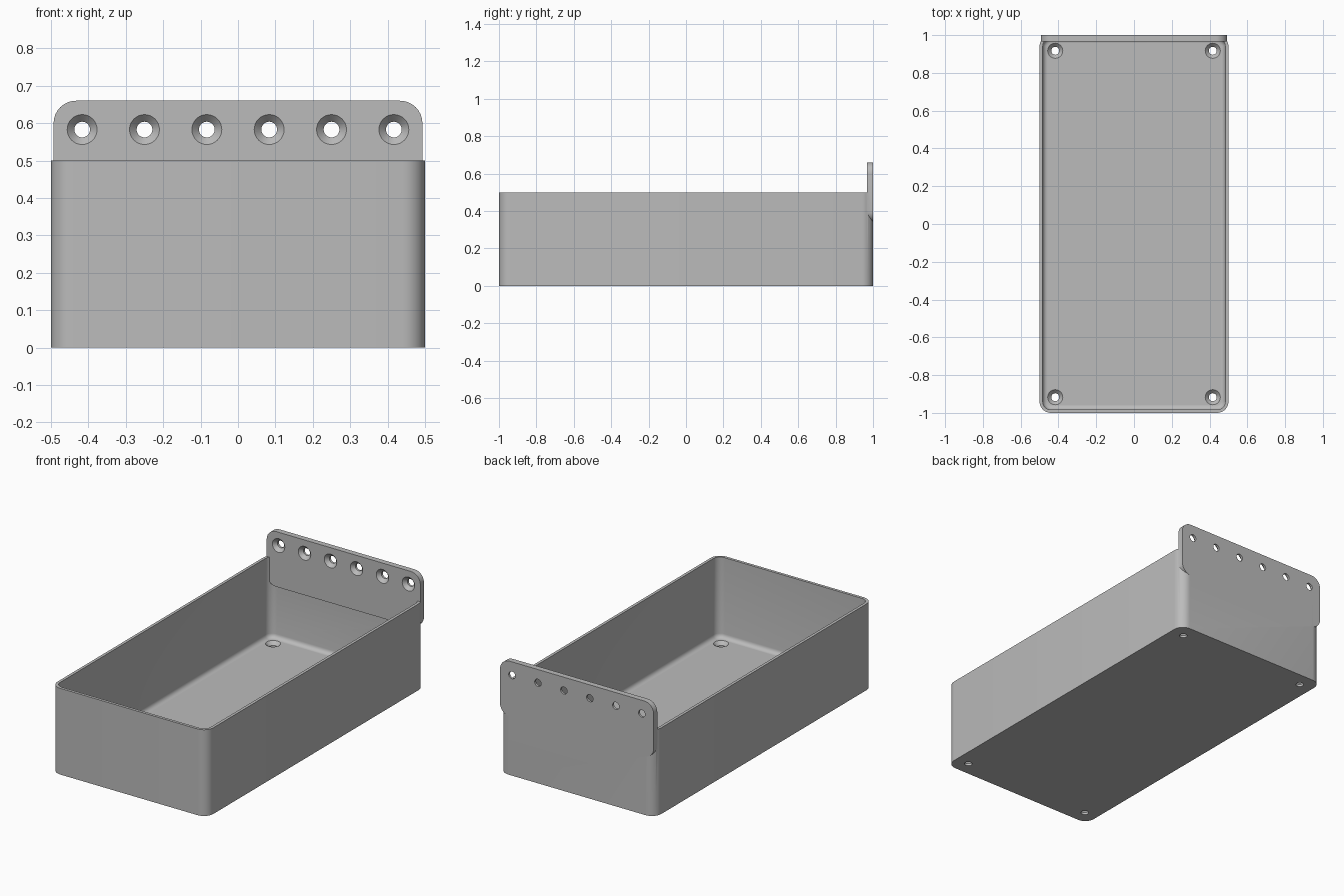
import bpy, bmesh, math
from mathutils import Matrix, Vector

if "Cube" in bpy.data.objects:
    bpy.data.objects.remove(bpy.data.objects["Cube"], do_unlink=True)

gray = bpy.data.materials.new("plain gray")
gray.use_nodes = True
color = (0.5, 0.5, 0.5, 1)
gray.diffuse_color = color
gray.node_tree.nodes["Principled BSDF"].inputs["Base Color"].default_value = color

WALL, PLATE, FLOOR, FILLET = 0.0167, 0.033, 0.033, 0.025
CORNER = 0.06
HOLE, SINK = 0.021, 0.04


def rounded_rect(half_w, half_h, r, steps=8):
    """Counter-clockwise outline of a rounded rectangle."""
    pts = []
    for k, (sx, sy) in enumerate([(1, 1), (-1, 1), (-1, -1), (1, -1)]):
        for i in range(steps + 1):
            a = math.pi / 2 * (k + i / steps)
            pts.append((sx * (half_w - r) + r * math.cos(a),
                        sy * (half_h - r) + r * math.sin(a)))
    return pts


def loft(name, rings, matrix=Matrix()):
    """Skin a list of (outline, height) rings and cap both ends."""
    bm = bmesh.new()
    loops = [[bm.verts.new((x, y, z)) for x, y in pts] for pts, z in rings]
    for a, b in zip(loops, loops[1:]):
        n = len(a)
        for i in range(n):
            bm.faces.new((a[i], a[(i + 1) % n], b[(i + 1) % n], b[i]))
    bm.faces.new(loops[0][::-1])
    bm.faces.new(loops[-1])
    bm.transform(matrix)
    bmesh.ops.recalc_face_normals(bm, faces=bm.faces)
    mesh = bpy.data.meshes.new(name)
    bm.to_mesh(mesh)
    bm.free()
    mesh.materials.append(gray)
    obj = bpy.data.objects.new(name, mesh)
    bpy.context.collection.objects.link(obj)
    return obj


def circle(r, n=32):
    return [(r * math.cos(math.tau * i / n), r * math.sin(math.tau * i / n)) for i in range(n)]


def screw_cutter(depth, matrix):
    """Countersunk hole through a sheet whose near face is at local z = 0."""
    cutter = loft("screw_cutter", [(circle(HOLE), -depth - 0.02), (circle(HOLE), -0.02),
                                   (circle(SINK), 0), (circle(SINK), 0.01)], matrix)
    cutter.hide_render = True
    return cutter


def combine(target, other, operation):
    mod = target.modifiers.new("combine", "BOOLEAN")
    mod.operation, mod.object, mod.solver = operation, other, "EXACT"
    bpy.context.view_layer.objects.active = target
    bpy.ops.object.modifier_apply(modifier=mod.name)
    bpy.data.objects.remove(other, do_unlink=True)


# Open tray with rounded corners and a filleted floor
def inner(inset, z):
    d = WALL + inset
    return rounded_rect(0.5 - d, 1 - d, CORNER - d), z


rings = [(rounded_rect(0.5, 1, CORNER), 0), (rounded_rect(0.5, 1, CORNER), 0.5), inner(0, 0.5)]
for i in range(6):
    a = math.pi / 2 * i / 5
    rings.append(inner(FILLET * (1 - math.cos(a)), FLOOR + FILLET * (1 - math.sin(a))))
tray = loft("tray", rings)

# Rounded mounting plate fused into the back wall
upright = Matrix.Translation((0, 1, 0.5)) @ Matrix.Rotation(math.pi / 2, 4, "X")
outline = rounded_rect(0.493, 0.16, CORNER)
plate = loft("mounting_plate", [(outline, 0), (outline, PLATE)], upright)
combine(tray, plate, "UNION")

# Row of countersunk screw holes along the plate
for i in range(6):
    spot = Matrix.Translation(((i - 2.5) / 6, 1 - PLATE, 0.583))
    combine(tray, screw_cutter(PLATE, spot @ Matrix.Rotation(math.pi / 2, 4, "X")), "DIFFERENCE")

# Countersunk holes in the floor corners
for sx in (-1, 1):
    for sy in (-1, 1):
        spot = Matrix.Translation(Vector((sx * 0.417, sy * 0.917, FLOOR)))
        combine(tray, screw_cutter(FLOOR, spot), "DIFFERENCE")

tray.name = "tray_with_mounting_plate"
# Soft corners, crisp edges
bpy.ops.object.select_all(action="DESELECT")
tray.select_set(True)
bpy.context.view_layer.objects.active = tray
bpy.ops.object.shade_smooth_by_angle(angle=math.radians(30))
